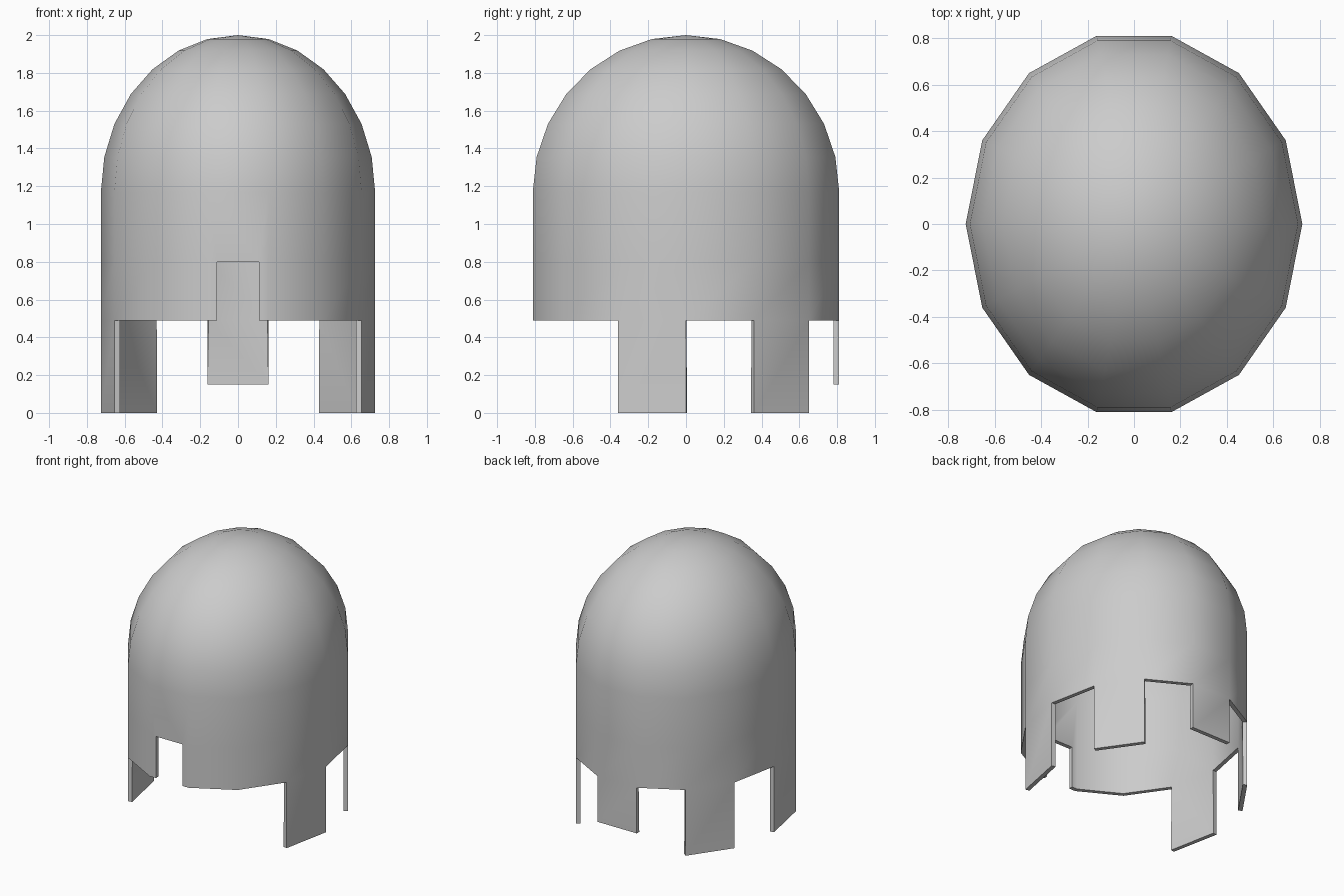
import bpy, bmesh, math

if "Cube" in bpy.data.objects:
    bpy.data.objects.remove(bpy.data.objects["Cube"])

N = 14                       # sides
RX, RY = 0.726, 0.832        # ellipse radii
Z_RIM, Z_NOTCH, Z_DOME, Z_TOP = 0.49, 0.80, 1.17, 2.0
STEP = 2 * math.pi / N

bm = bmesh.new()


def ring(z, s=1.0):
    return [bm.verts.new((s * RX * math.cos(i * STEP), s * RY * math.sin(i * STEP), z))
            for i in range(N)]


# Rounded dome
dome_start = ring(Z_DOME)
lower = dome_start
for k in range(1, 7):
    a = k * math.pi / 14
    upper = ring(Z_DOME + (Z_TOP - Z_DOME) * math.sin(a), math.cos(a))
    for i in range(N):
        j = (i + 1) % N
        bm.faces.new((lower[i], lower[j], upper[j], upper[i]))
    lower = upper
apex = bm.verts.new((0, 0, Z_TOP))
for i in range(N):
    bm.faces.new((lower[i], lower[(i + 1) % N], apex))

# Straight wall, with a rectangular notch in the front panel
FRONT = 10
mid, rim = ring(Z_NOTCH), ring(Z_RIM)
for i in range(N):
    j = (i + 1) % N
    if i != FRONT:
        bm.faces.new((mid[i], mid[j], dome_start[j], dome_start[i]))
        bm.faces.new((rim[i], rim[j], mid[j], mid[i]))
        continue
    y = rim[i].co.y
    top_l, top_r, low_l, low_r = [bm.verts.new((x, y, z))
                                  for z in (Z_NOTCH, Z_RIM) for x in (-0.11, 0.11)]
    bm.faces.new((mid[i], top_l, top_r, mid[j], dome_start[j], dome_start[i]))
    bm.faces.new((rim[i], low_l, top_l, mid[i]))
    bm.faces.new((low_r, rim[j], mid[j], top_r))

# Hanging flaps: two each side, a shorter one at the back
for i, z in ((13, 0), (1, 0), (3, 0.15), (5, 0), (7, 0)):
    a, b = rim[i], rim[(i + 1) % N]
    low_a = bm.verts.new((a.co.x, a.co.y, z))
    low_b = bm.verts.new((b.co.x, b.co.y, z))
    bm.faces.new((low_a, low_b, b, a))

mesh = bpy.data.meshes.new("helmet_shell")
bm.to_mesh(mesh)
bm.free()
shell = bpy.data.objects.new("helmet_shell", mesh)
bpy.context.collection.objects.link(shell)

# Wall thickness, inward
solid = shell.modifiers.new("thickness", 'SOLIDIFY')
solid.thickness = 0.03
solid.offset = -1
solid.use_even_offset = True

bpy.context.view_layer.objects.active = shell
shell.select_set(True)
bpy.ops.object.modifier_apply(modifier=solid.name)
bpy.ops.object.shade_smooth_by_angle(angle=math.radians(40))
